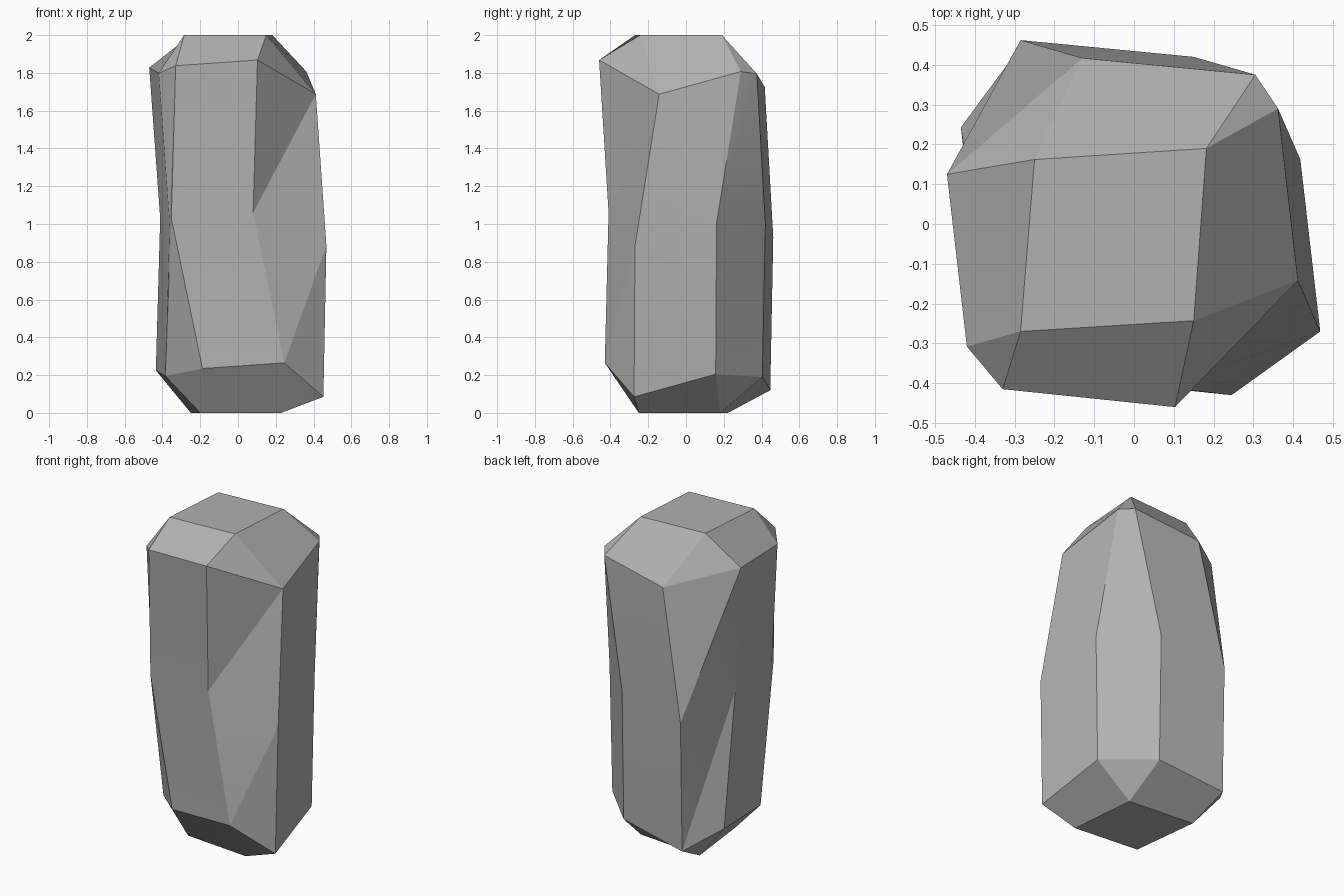
import bpy
import bmesh
import math
from mathutils import Vector

if "Cube" in bpy.data.objects:
    bpy.data.objects.remove(bpy.data.objects["Cube"])

# Each side is a strip of parallel edges: a fixed edge step, and the edge's
# start point at the upper, middle and lower ring (front, right, back, left).
SIDES = [
    ((0.433, -0.045, 0.03), [(-0.33, -0.415, 1.838), (-0.353, -0.365, 1.03), (-0.188, -0.385, 0.235)]),
    ((-0.05, 0.432, 0.12), [(0.412, -0.142, 1.687), (0.468, -0.27, 0.885), (0.452, -0.275, 0.085)]),
    ((-0.435, 0.042, -0.07), [(0.305, 0.375, 1.795), (0.15, 0.42, 1.0), (0.15, 0.404, 0.19)]),
    ((0.05, -0.433, -0.03), [(-0.47, 0.125, 1.828), (-0.412, 0.1, 1.03), (-0.435, 0.243, 0.225)]),
]
# End caps, one corner per side start
TOP = [(-0.285, -0.27, 2), (0.15, -0.243, 2), (0.182, 0.19, 2), (-0.25, 0.162, 2)]
BOTTOM = [(-0.2, -0.21, 0), (0.228, -0.25, 0), (0.187, 0.182, 0), (-0.25, 0.222, 0)]

bm = bmesh.new()
top = [bm.verts.new(p) for p in TOP]
bottom = [bm.verts.new(p) for p in BOTTOM]
edges = [[(bm.verts.new(p), bm.verts.new(Vector(p) + Vector(step))) for p in starts]
         for step, starts in SIDES]

bm.faces.new(top)
bm.faces.new(bottom[::-1])
for i in range(4):
    j = (i + 1) % 4
    side, nxt = edges[i], edges[j]
    # flat side strip and the twisted corner chamfer next to it
    for k in range(2):
        (a, b), (c, d) = side[k], side[k + 1]
        bm.faces.new((a, c, d, b))
        bm.faces.new((b, d, nxt[k][0]))
        bm.faces.new((d, nxt[k + 1][0], nxt[k][0]))
    # slopes and corner facets joining the caps
    bm.faces.new((top[i], side[0][0], side[0][1], top[j]))
    bm.faces.new((top[j], side[0][1], nxt[0][0]))
    bm.faces.new((bottom[j], side[2][1], side[2][0], bottom[i]))
    bm.faces.new((bottom[j], nxt[2][0], side[2][1]))

bmesh.ops.recalc_face_normals(bm, faces=bm.faces)
mesh = bpy.data.meshes.new("stone_pillar")
bm.to_mesh(mesh)
bm.free()

# soften only the slight bends along the sides
mesh.polygons.foreach_set("use_smooth", [True] * len(mesh.polygons))
mesh.set_sharp_from_angle(angle=math.radians(15))

# dark grey stone
stone = bpy.data.materials.new("stone")
stone.diffuse_color = (0.44, 0.44, 0.44, 1)
stone.use_nodes = True
stone.node_tree.nodes["Principled BSDF"].inputs["Base Color"].default_value = stone.diffuse_color
mesh.materials.append(stone)
bpy.context.collection.objects.link(bpy.data.objects.new("stone_pillar", mesh))
